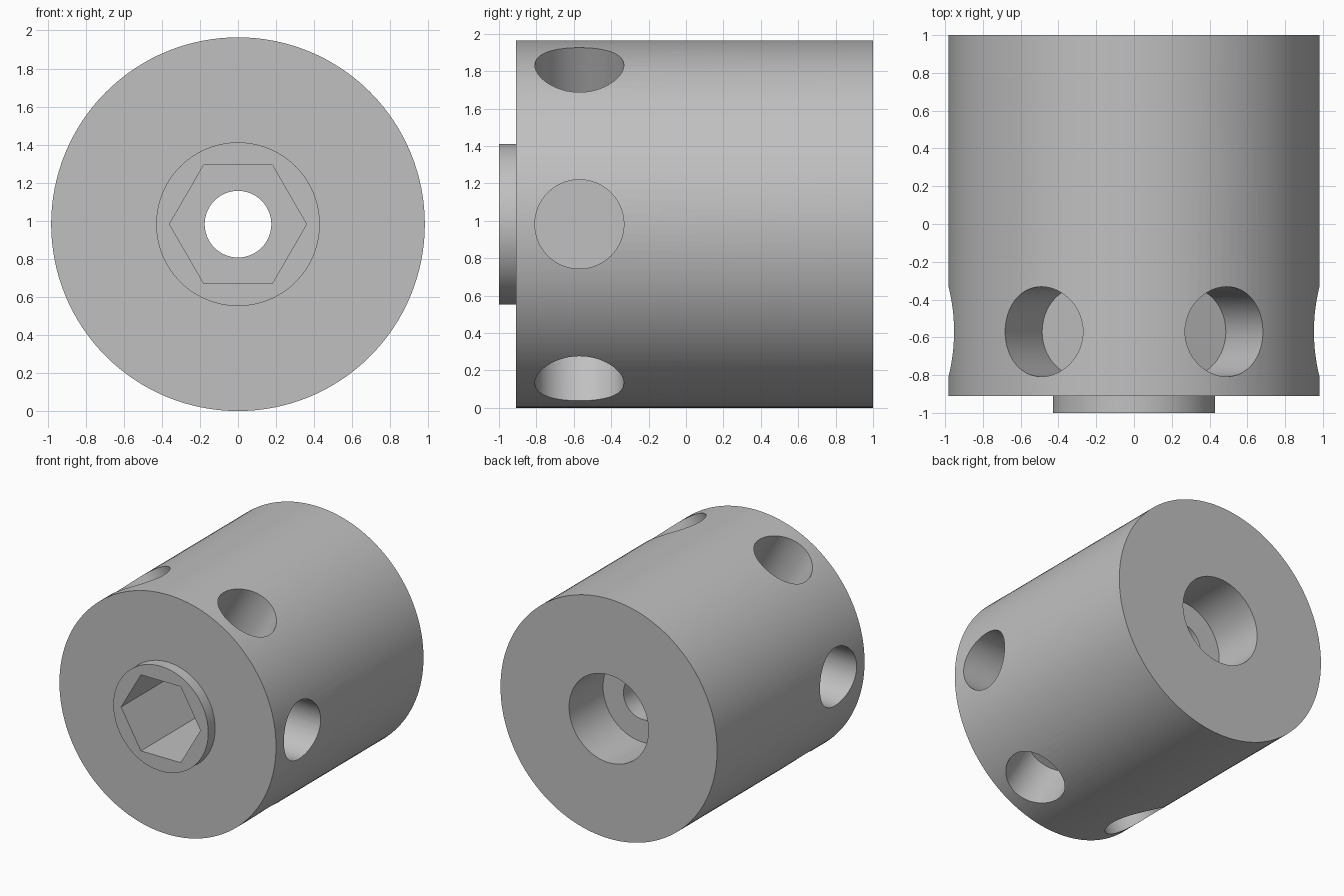
import bpy, bmesh, math
from mathutils import Matrix, Vector

if "Cube" in bpy.data.objects:
    bpy.data.objects.remove(bpy.data.objects["Cube"], do_unlink=True)

RADIUS = 0.982
CENTRE = Vector((0, 0, RADIUS))

steel = bpy.data.materials.new("plain grey steel")
steel.use_nodes = True
grey = (0.53, 0.53, 0.53, 1)
steel.diffuse_color = grey
steel.node_tree.nodes["Principled BSDF"].inputs["Base Color"].default_value = grey


def add_object(name, bm):
    bmesh.ops.recalc_face_normals(bm, faces=bm.faces[:])
    mesh = bpy.data.meshes.new(name)
    bm.to_mesh(mesh)
    bm.free()
    obj = bpy.data.objects.new(name, mesh)
    mesh.materials.append(steel)
    bpy.context.collection.objects.link(obj)
    return obj


def lathe(name, profile, steps=128):
    """Spin a closed (radius, y) outline around the long axis."""
    bm = bmesh.new()
    verts = [bm.verts.new((r, y, RADIUS)) for r, y in profile]
    edges = [bm.edges.new((v, verts[i - 1])) for i, v in enumerate(verts)]
    bmesh.ops.spin(bm, geom=verts + edges, cent=CENTRE, axis=(0, 1, 0),
                   angle=math.tau, steps=steps, use_duplicate=False)
    bmesh.ops.remove_doubles(bm, verts=bm.verts[:], dist=0.0001)
    return add_object(name, bm)


def prism(name, start, end, radius, sides, roll=0):
    """Solid prism between two points."""
    bm = bmesh.new()
    axis = end - start
    turn = axis.to_track_quat("Z", "Y").to_matrix().to_4x4()
    place = Matrix.Translation((start + end) / 2) @ turn @ Matrix.Rotation(roll, 4, "Z")
    bmesh.ops.create_cone(bm, cap_ends=True, segments=sides, radius1=radius,
                          radius2=radius, depth=axis.length, matrix=place)
    return add_object(name, bm)


def cut(target, cutter):
    cutter.hide_render = True
    mod = target.modifiers.new(cutter.name, "BOOLEAN")
    mod.operation = "DIFFERENCE"
    mod.solver = "EXACT"
    mod.object = cutter
    bpy.context.view_layer.objects.active = target
    bpy.ops.object.modifier_apply(modifier=mod.name)
    bpy.data.objects.remove(cutter, do_unlink=True)


# Body with front boss, through hole and wide rear bore
body = lathe("cylinder_body", [
    (0.175, -1), (0.43, -1), (0.43, -0.91), (RADIUS, -0.91),
    (RADIUS, 1), (0.36, 1), (0.36, 0.56), (0.175, 0.56)])

# Hexagonal socket in the boss, corners pointing sideways
socket = prism("hex_socket", CENTRE + Vector((0, -1.1, 0)),
               CENTRE + Vector((0, -0.2, 0)), 0.36, 6, math.pi / 2)
# Align a corner with the x axis whatever the track orientation
corner = max((v.co - CENTRE for v in socket.data.vertices), key=lambda c: c.x)
if abs(corner.z) > 0.01:
    socket.data.transform(Matrix.Translation(CENTRE) @ Matrix.Rotation(math.pi / 6, 4, "Y")
                          @ Matrix.Translation(-CENTRE))
cut(body, socket)

# Six flat-bottomed radial holes near the front
for i in range(6):
    a = i * math.pi / 3
    out = Vector((math.cos(a), 0, math.sin(a)))
    base = CENTRE + Vector((0, -0.57, 0))
    cut(body, prism("radial_hole", base + out * 0.56, base + out * 1.2, 0.238, 64))

# Smooth round walls, crisp rims
bpy.ops.object.select_all(action="DESELECT")
body.select_set(True)
bpy.context.view_layer.objects.active = body
bpy.ops.object.shade_smooth_by_angle(angle=math.radians(30))
